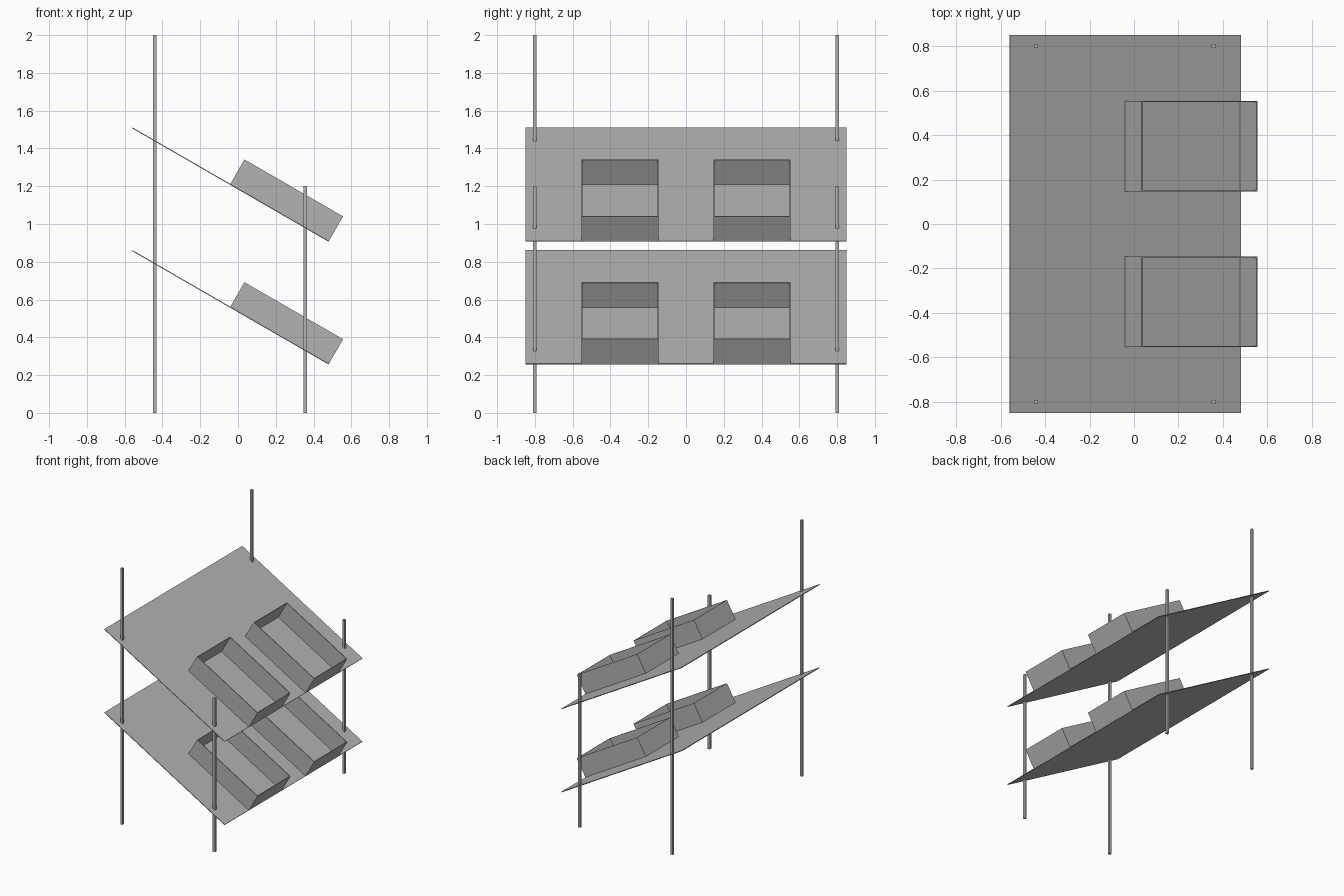
import bpy
from math import radians
from mathutils import Matrix, Vector

cube = bpy.data.objects.get("Cube")
if cube:
    bpy.data.objects.remove(cube, do_unlink=True)

# Single grey material
grey = bpy.data.materials.new("plain_grey")
grey.use_nodes = True
grey.diffuse_color = (0.45, 0.45, 0.45, 1)
grey.node_tree.nodes["Principled BSDF"].inputs["Base Color"].default_value = grey.diffuse_color


def box(name, lo, hi, frame=Matrix()):
    """Axis-aligned box between two corners, placed in a tilted frame."""
    lo, hi = Vector(lo), Vector(hi)
    bpy.ops.mesh.primitive_cube_add(size=1)
    ob = bpy.context.object
    ob.name = name
    ob.data.transform(Matrix.Translation((lo + hi) / 2) @ Matrix.Diagonal((*(hi - lo), 1)))
    ob.matrix_world = frame
    ob.data.materials.append(grey)
    return ob


SHELF_X = -0.04
LENGTH, HEIGHT, HALF = 0.603, 0.152, 0.204   # bin dimensions
WALL = 0.006
SHEET = 0.0025                               # half the shelf thickness

# Sloping shelves, each with two open bins
for level, z in (("lower", 0.559), ("upper", 1.209)):
    tilt = Matrix.Translation((SHELF_X, 0, z)) @ Matrix.Rotation(radians(30), 4, "Y")
    box(level + "_shelf", (-0.6, -0.85, -SHEET), (0.6, 0.85, SHEET), tilt)
    for side, y in (("right", -0.35), ("left", 0.35)):
        name = f"{level}_{side}_bin"
        a, b = y - HALF, y + HALF
        start = -0.002
        end = start + LENGTH
        for part, x0, x1, y0, y1 in (
            ("upper_end", start, start + WALL, a, b),
            ("lower_end", end - WALL, end, a, b),
            ("right_wall", start + WALL, end - WALL, a, a + WALL),
            ("left_wall", start + WALL, end - WALL, b - WALL, b),
        ):
            box(f"{name}_{part}", (x0, y0, 0), (x1, y1, HEIGHT), tilt)

# Square posts: tall pair behind the slope, short pair at its low end
R = 0.009
for kind, x, top in (("tall", -0.441, 2.0), ("short", 0.357, 1.2)):
    for side, y in (("right", -0.8), ("left", 0.8)):
        box(f"{kind}_{side}_post", (x - R, y - R, 0), (x + R, y + R, top))
